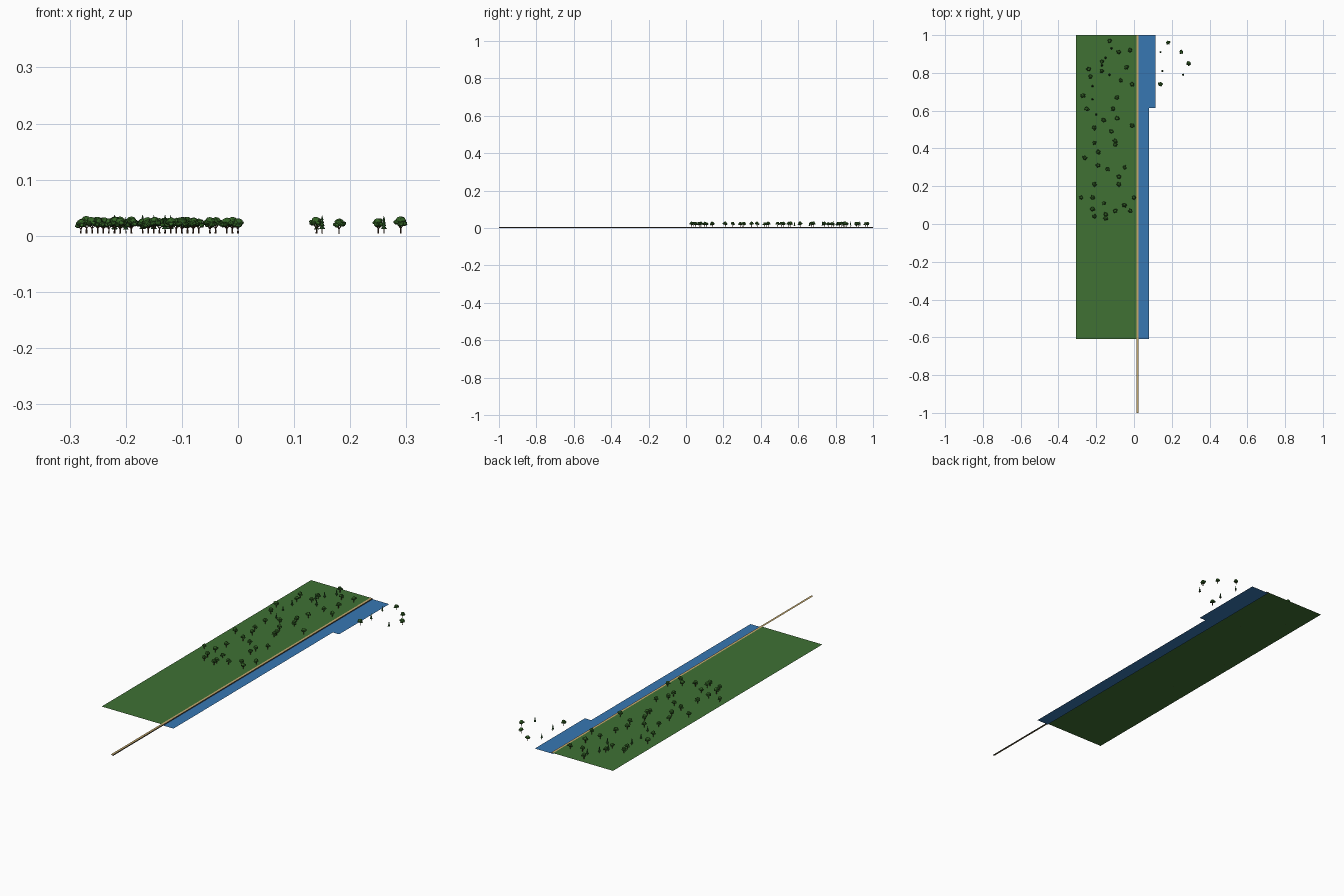
import bpy, bmesh, math, random
from mathutils import Matrix, Vector

if "Cube" in bpy.data.objects:
    bpy.data.objects.remove(bpy.data.objects["Cube"], do_unlink=True)

rng = random.Random(4)


def make_material(name, red, green, blue):
    mat = bpy.data.materials.new(name)
    mat.use_nodes = True
    colour = (red, green, blue, 1)
    mat.diffuse_color = colour
    mat.node_tree.nodes["Principled BSDF"].inputs["Base Color"].default_value = colour
    return mat


grass = make_material("grass green", .05, .165, .034)
water = make_material("water blue", .038, .185, .45)
sand = make_material("sand", .56, .4, .16)
stone = make_material("dark stone", .09, .08, .06)
bark = make_material("bark brown", .075, .035, .018)
leaf = make_material("leaf green", .035, .13, .02)
needle = make_material("needle green", .02, .085, .018)


def finish(bm, name, *materials):
    mesh = bpy.data.meshes.new(name)
    bm.to_mesh(mesh)
    bm.free()
    for mat in materials:
        mesh.materials.append(mat)
    return mesh


def place(mesh, name, location=(0, 0, 0), size=1.0, turn=0.0):
    obj = bpy.data.objects.new(name, mesh)
    bpy.context.collection.objects.link(obj)
    obj.location = location
    obj.scale = (size, size, size)
    obj.rotation_euler.z = turn
    return obj


def flat_sheet(name, outline, z, mat):
    bm = bmesh.new()
    bm.faces.new([bm.verts.new((x, y, z)) for x, y in outline])
    place(finish(bm, name, mat), name)


# Land, water and shore path
GROUND = .004
FRONT, BACK, SHORE = -.61, 1.0, .025
flat_sheet("grass_field", [(-.307, FRONT), (.016, FRONT), (.016, BACK), (-.307, BACK)], GROUND, grass)
flat_sheet("river", [(.016, FRONT), (.08, FRONT), (.08, .615), (.114, .615), (.114, BACK), (.016, BACK)], 0, water)
flat_sheet("shore_path", [(.014, -1), (SHORE, -1), (SHORE, BACK), (.014, BACK)], GROUND + .001, sand)

# Upright sheet holding the bank
bm = bmesh.new()
bm.faces.new([bm.verts.new((SHORE, y, z)) for y, z in
              ((-1, 0), (BACK, 0), (BACK, GROUND + .001), (-1, GROUND + .001))])
place(finish(bm, "bank_wall", stone), "bank_wall")


def add_cone(bm, base, tip, wide, narrow, sides, index):
    axis = Vector(tip) - Vector(base)
    matrix = (Matrix.Translation((Vector(base) + Vector(tip)) / 2)
              @ axis.to_track_quat("Z", "Y").to_matrix().to_4x4())
    before = set(bm.faces)
    bmesh.ops.create_cone(bm, cap_ends=True, segments=sides, radius1=wide,
                          radius2=narrow, depth=axis.length, matrix=matrix)
    for face in set(bm.faces) - before:
        face.material_index = index


def add_leaf_clump(bm, centre, radius):
    before = set(bm.faces)
    made = bmesh.ops.create_icosphere(bm, subdivisions=2, radius=radius)["verts"]
    for vert in made:
        bumpy = vert.co * rng.uniform(.8, 1.15)
        vert.co = Vector((bumpy.x, bumpy.y, bumpy.z * .8)) + Vector(centre)
    for face in set(bm.faces) - before:
        face.material_index = 1


def broad_tree(name):
    bm = bmesh.new()
    add_cone(bm, (0, 0, 0), (0, 0, .011), .0016, .001, 6, 0)
    add_leaf_clump(bm, (0, 0, .021), .0085)
    start = rng.uniform(0, math.tau)
    for i in range(5):
        angle = start + i * math.tau / 5
        reach = rng.uniform(.006, .008)
        tip = (reach * math.cos(angle), reach * math.sin(angle), rng.uniform(.015, .02))
        add_cone(bm, (0, 0, .008), tip, .0008, .0004, 5, 0)
        add_leaf_clump(bm, tip, rng.uniform(.004, .0058))
    return finish(bm, name, bark, leaf)


def pine_tree(name):
    bm = bmesh.new()
    add_cone(bm, (0, 0, 0), (0, 0, .012), .0011, .0008, 6, 0)
    for tier in range(4):
        low = .008 + tier * .0055
        add_cone(bm, (0, 0, low), (0, 0, low + .009), .006 - tier * .0012, 0, 8, 1)
    return finish(bm, name, bark, needle)


# Trees, placed in hundredths of a unit
broad_spots = [
    (-13, 97), (-2, 92), (-8, 91), (-17, 86), (-17, 81), (-4, 83), (-24, 82),
    (-23, 78), (-7, 76), (-1, 74), (-27, 68), (-9, 67), (-25, 61), (-11, 61),
    (-16, 55), (-9, 56), (-1, 52), (-21, 51), (-12, 49), (-21, 43), (-10, 44),
    (-10, 42), (-19, 38), (-26, 35), (-19, 31), (-5, 30), (-14, 29), (-8, 25),
    (-21, 21), (-8, 21), (-28, 14), (-22, 14), (-16, 11), (0, 14), (-5, 10),
    (-22, 8), (-15, 5), (-21, 4), (-15, 3), (-10, 7), (-2, 7),
    (18, 96), (25, 91), (29, 85), (14, 74)]
pine_spots = [(-12, 93), (-15, 88), (-22, 73), (-22, 66), (-20, 58), (-17, 84),
              (-13, 79), (26, 79), (15, 81), (14, 91)]


def plant(spots, meshes, name, smallest, largest):
    for i, (x, y) in enumerate(spots):
        place(meshes[i % len(meshes)], f"{name}_{i + 1}", (x / 100, y / 100, GROUND),
              rng.uniform(smallest, largest), rng.uniform(0, math.tau))


plant(broad_spots, [broad_tree(f"broad_tree_{kind}") for kind in "abc"], "broad_tree", .92, 1.1)
plant(pine_spots, [pine_tree("pine_tree")], "pine_tree", .85, 1.05)
